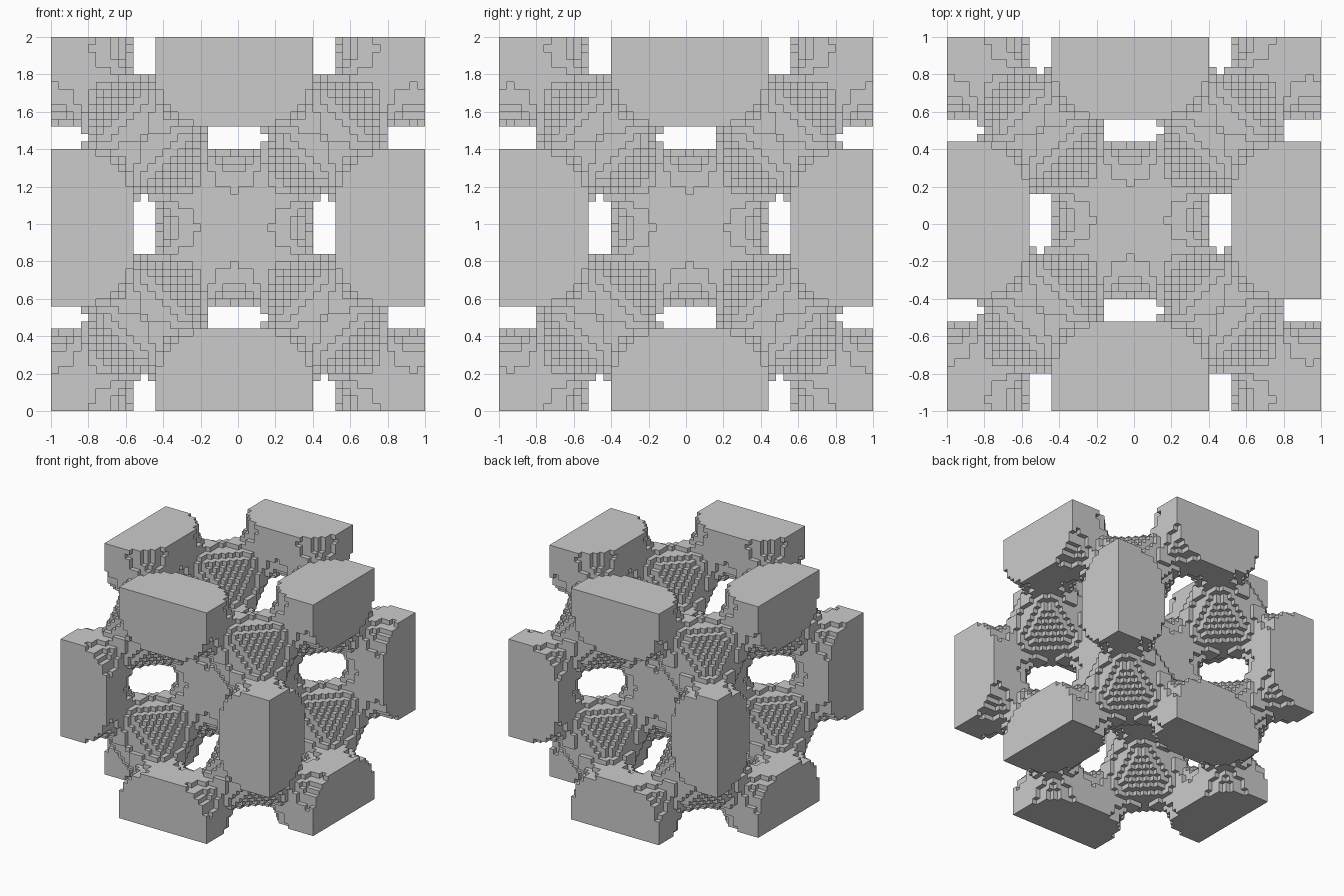
import bpy
import math
from math import cos

if "Cube" in bpy.data.objects:
    bpy.data.objects.remove(bpy.data.objects["Cube"])

# Block-built periodic lattice: cells where a cosine field is negative are solid
N = 50                    # cells per side
CELL = 2.0 / N
PERIOD = 48               # cells per wave
SHIFT = 0.001             # settles cells lying exactly on the surface

wave = [cos(2 * math.pi * (i - SHIFT) / PERIOD) for i in range(N)]
wave2 = [cos(4 * math.pi * (i - SHIFT) / PERIOD) for i in range(N)]


def is_solid(i, j, k):
    j = N - 1 - j         # the pattern runs from back to front
    a, b, c = wave2[i], wave2[j], wave2[k]
    return 4 * wave[i] * wave[j] * wave[k] - (a * b + b * c + c * a) < 0


solid = {(i, j, k) for i in range(N) for j in range(N) for k in range(N)
         if is_solid(i, j, k)}

# Outer skin: one square for every cell side that touches empty space
verts, faces, index = [], [], {}


def corner(p):
    if p not in index:
        index[p] = len(verts)
        verts.append((p[0] * CELL - 1, p[1] * CELL - 1, p[2] * CELL))
    return index[p]


for cell in solid:
    for axis in range(3):
        u, v = (axis + 1) % 3, (axis + 2) % 3
        for side in (0, 1):
            neighbour = list(cell)
            neighbour[axis] += 2 * side - 1
            if tuple(neighbour) in solid:
                continue
            quad = []
            for du, dv in ((0, 0), (1, 0), (1, 1), (0, 1)):
                p = list(cell)
                p[axis] += side
                p[u] += du
                p[v] += dv
                quad.append(corner(tuple(p)))
            faces.append(quad if side else quad[::-1])

mesh = bpy.data.meshes.new("block_lattice")
mesh.from_pydata(verts, [], faces)
mesh.update()
lattice = bpy.data.objects.new("block_lattice", mesh)
bpy.context.collection.objects.link(lattice)
